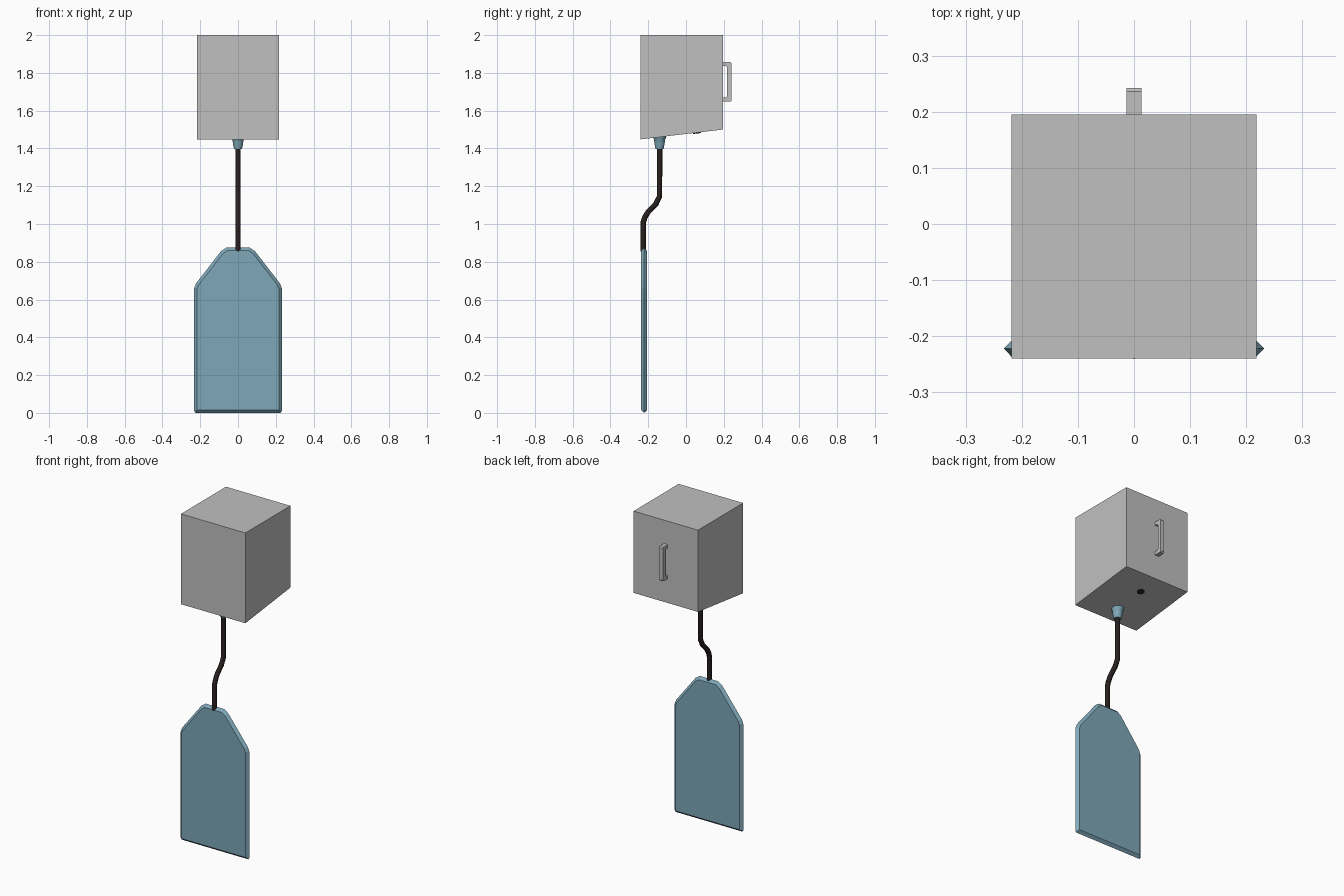
import bpy, bmesh
from math import atan
from mathutils import Vector, Matrix

if "Cube" in bpy.data.objects:
    bpy.data.objects.remove(bpy.data.objects["Cube"], do_unlink=True)


def material(name, rgb):
    m = bpy.data.materials.new(name)
    m.use_nodes = True
    m.diffuse_color = (*rgb, 1)
    m.node_tree.nodes["Principled BSDF"].inputs["Base Color"].default_value = (*rgb, 1)
    return m


GREY = material("light grey", (0.53, 0.53, 0.53))
BLUE = material("dusty blue", (0.21, 0.39, 0.48))
DARK = material("dark rubber", (0.02, 0.014, 0.013))


def add_mesh(name, bm, mat):
    bmesh.ops.recalc_face_normals(bm, faces=bm.faces)
    me = bpy.data.meshes.new(name)
    bm.to_mesh(me)
    bm.free()
    me.materials.append(mat)
    ob = bpy.data.objects.new(name, me)
    bpy.context.collection.objects.link(ob)
    return ob


def loft(name, rings, mat):
    """Join closed rings of equal length and cap both ends."""
    bm = bmesh.new()
    loops = [[bm.verts.new(p) for p in ring] for ring in rings]
    for a, b in zip(loops, loops[1:]):
        for i in range(len(a)):
            j = (i + 1) % len(a)
            bm.faces.new((a[i], a[j], b[j], b[i]))
    bm.faces.new(loops[0])
    bm.faces.new(loops[-1])
    return add_mesh(name, bm, mat)


def prism_x(name, profile, half, mat):
    """Extrude a (y, z) profile along x."""
    return loft(name, [[(x, y, z) for y, z in profile] for x in (-half, half)], mat)


def inset(points, d):
    """Mitred inward offset of a counter-clockwise outline."""
    result = []
    for i, p in enumerate(points):
        e1 = (p - points[i - 1]).normalized()
        e2 = (points[(i + 1) % len(points)] - p).normalized()
        n1, n2 = Vector((-e1.y, e1.x)), Vector((-e2.y, e2.x))
        result.append(p + (n1 + n2) * d / (1 + n1.dot(n2)))
    return result


def smooth(ob):
    bpy.ops.object.select_all(action="DESELECT")
    ob.select_set(True)
    bpy.context.view_layer.objects.active = ob
    bpy.ops.object.shade_smooth_by_angle()


# Box with a sloping underside
FRONT, BACK = -0.24, 0.195
prism_x("box", [(FRONT, 1.448), (BACK, 1.5), (BACK, 2), (FRONT, 2)], 0.218, GREY)

# Bracket handle on the back
prism_x("handle", [(BACK - 0.005, 1.648), (0.236, 1.648), (0.242, 1.655), (0.242, 1.85),
                   (0.236, 1.857), (BACK - 0.005, 1.857), (BACK - 0.005, 1.836),
                   (0.212, 1.836), (0.218, 1.828), (0.218, 1.677), (0.212, 1.67),
                   (BACK - 0.005, 1.67)], 0.013, GREY)

# Flat paddle with sloped shoulders and a pointed rim
half = [Vector(p) for p in ((0.225, 0), (0.232, 0.01), (0.232, 0.66), (0.222, 0.686),
                            (0.09, 0.856), (0.062, 0.875))]
outline = half + [Vector((-p.x, p.y)) for p in reversed(half)]
inner = inset(outline, 0.016)
loft("paddle", [[(p.x, y, p.y) for p in ring]
                for ring, y in ((inner, -0.238), (outline, -0.222), (inner, -0.206))], BLUE)


def turned(name, profile, centre, mat, tilt=0, sides=16):
    """Turn (radius, z) pairs about a vertical axis, then tilt about x."""
    rot = Matrix.Rotation(tilt, 3, "X")
    spin = [Matrix.Rotation(i * 6.28318531 / sides, 3, "Z") for i in range(sides)]
    rings = [[rot @ (s @ Vector((r, 0, z))) + Vector(centre) for s in spin]
             for r, z in profile]
    ob = loft(name, rings, mat)
    smooth(ob)
    return ob


# Tapered cord fitting and the small socket under the box
turned("cord_fitting", [(0.037, 0.075), (0.034, 0.058), (0.029, 0.05), (0.027, 0.028), (0.021, 0)],
       (0, -0.14, 1.397), BLUE)
turned("socket", [(0.021, -0.004), (0.021, 0.012)], (0, 0.058, 1.483), DARK, atan(0.12))

# Bent cord
path = [(-0.14, 1.42), (-0.14, 1.145), (-0.16, 1.105), (-0.2, 1.065),
        (-0.218, 1.035), (-0.226, 1.01), (-0.226, 0.855)]
curve = bpy.data.curves.new("cord", "CURVE")
curve.dimensions = "3D"
curve.bevel_depth = 0.0145
curve.bevel_resolution = 2
curve.use_fill_caps = True
line = curve.splines.new("POLY")
line.points.add(len(path) - 1)
for point, (y, z) in zip(line.points, path):
    point.co = (0, y, z, 1)
curve.materials.append(DARK)
cord = bpy.data.objects.new("cord", curve)
bpy.context.collection.objects.link(cord)
